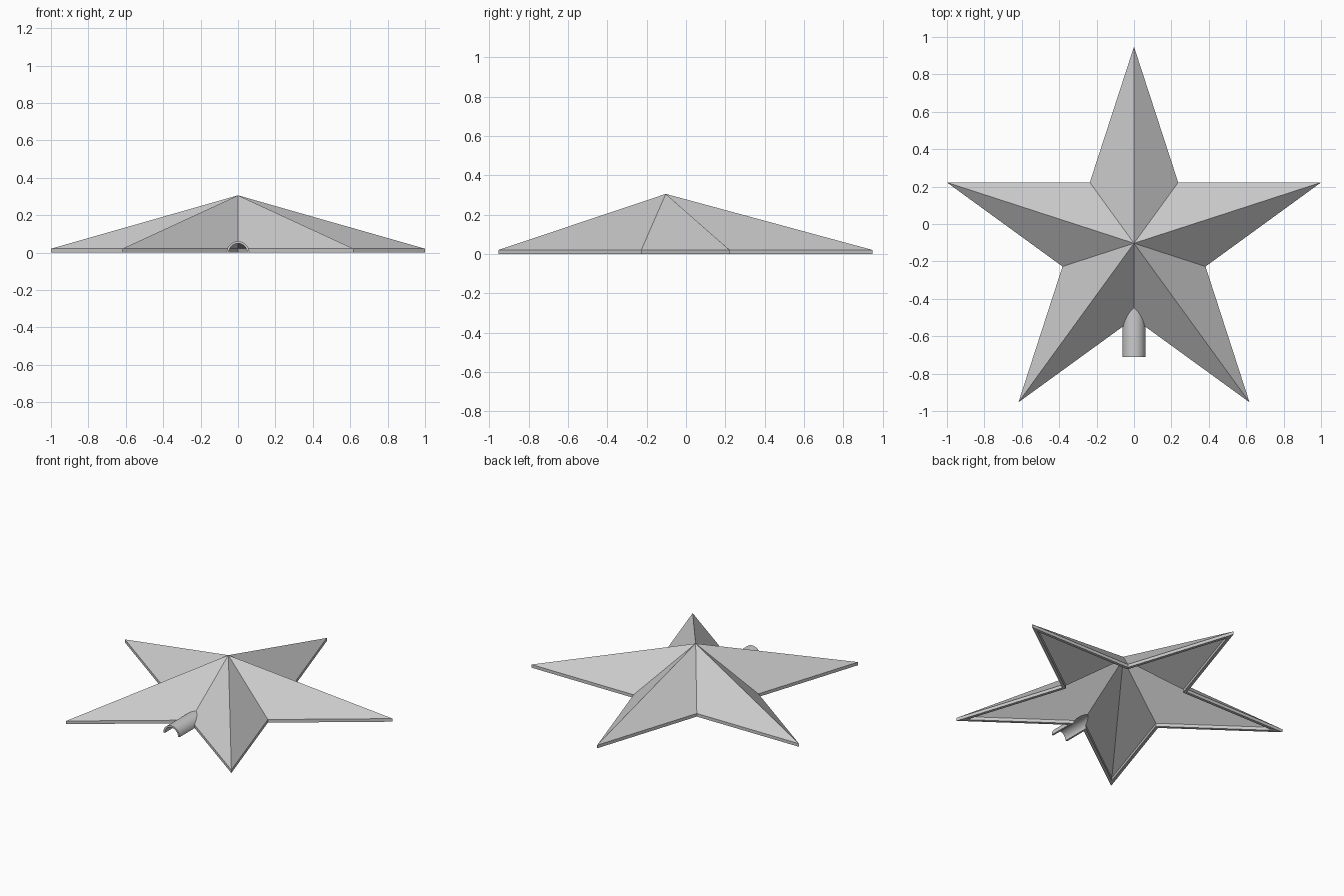
import bpy
import bmesh
from math import sin, cos, pi, radians

cube = bpy.data.objects.get("Cube")
if cube:
    bpy.data.objects.remove(cube, do_unlink=True)

CENTRE_Y = -0.103
TIP, VALLEY = 1.051, 0.402
RIM, APEX = 0.021, 0.306
INSET = 0.94            # cavity size relative to the outside
PIPE_R, BORE_R = 0.061, 0.049

grey = bpy.data.materials.new("plain grey")
grey.use_nodes = True
colour = (0.6, 0.6, 0.6, 1)
grey.diffuse_color = colour
grey.node_tree.nodes["Principled BSDF"].inputs["Base Color"].default_value = colour


def finish(name, bm):
    bmesh.ops.recalc_face_normals(bm, faces=bm.faces)
    mesh = bpy.data.meshes.new(name)
    bm.to_mesh(mesh)
    bm.free()
    mesh.materials.append(grey)
    obj = bpy.data.objects.new(name, mesh)
    bpy.context.collection.objects.link(obj)
    return obj


def star(name, scale, base, apex):
    """Five-pointed prism with a faceted pyramid on top."""
    bm = bmesh.new()
    outline = []
    for i in range(10):
        r = (VALLEY if i % 2 else TIP) * scale
        a = pi / 2 + i * pi / 5
        outline.append((r * cos(a), CENTRE_Y + r * sin(a)))
    low = [bm.verts.new((x, y, base)) for x, y in outline]
    high = [bm.verts.new((x, y, RIM)) for x, y in outline]
    top = bm.verts.new((0, CENTRE_Y, apex))
    bottom = bm.verts.new((0, CENTRE_Y, base))
    for i in range(10):
        j = (i + 1) % 10
        bm.faces.new((low[i], low[j], high[j], high[i]))
        bm.faces.new((high[i], high[j], top))
        bm.faces.new((low[j], low[i], bottom))
    return finish(name, bm)


def rod(name, radius, y0, y1, drop):
    """Arched rod along y, its straight sides reaching down to -drop."""
    bm = bmesh.new()
    arc = [(radius * cos(pi * i / 24), radius * sin(pi * i / 24)) for i in range(25)]
    if drop:
        arc = [(radius, -drop)] + arc + [(-radius, -drop)]
    face = bm.faces.new([bm.verts.new((x, y0, z)) for x, z in arc])
    out = bmesh.ops.extrude_face_region(bm, geom=[face], use_keep_orig=True)
    moved = [g for g in out["geom"] if isinstance(g, bmesh.types.BMVert)]
    bmesh.ops.translate(bm, verts=moved, vec=(0, y1 - y0, 0))
    return finish(name, bm)


def cut(obj, cutter):
    mod = obj.modifiers.new("cut", "BOOLEAN")
    mod.operation = "DIFFERENCE"
    mod.solver = "EXACT"
    mod.object = cutter
    bpy.context.view_layer.objects.active = obj
    bpy.ops.object.modifier_apply(modifier=mod.name)


# Hollow star shell and the half pipe that opens into it
shell = star("star_shell", 1, 0, APEX)
pipe = rod("half_pipe", PIPE_R, -0.71, -0.35, 0)
cavity = star("cavity_cutter", INSET, -0.1, RIM + (APEX - RIM) * INSET)
bore = rod("bore_cutter", BORE_R, -0.8, -0.3, 0.1)

for part in (shell, pipe):
    for cutter in (cavity, bore):
        cut(part, cutter)
for cutter in (cavity, bore):
    bpy.data.objects.remove(cutter, do_unlink=True)

# Round pipe, crisp star facets
bpy.ops.object.select_all(action="DESELECT")
pipe.select_set(True)
bpy.context.view_layer.objects.active = pipe
bpy.ops.object.shade_smooth_by_angle(angle=radians(30))
